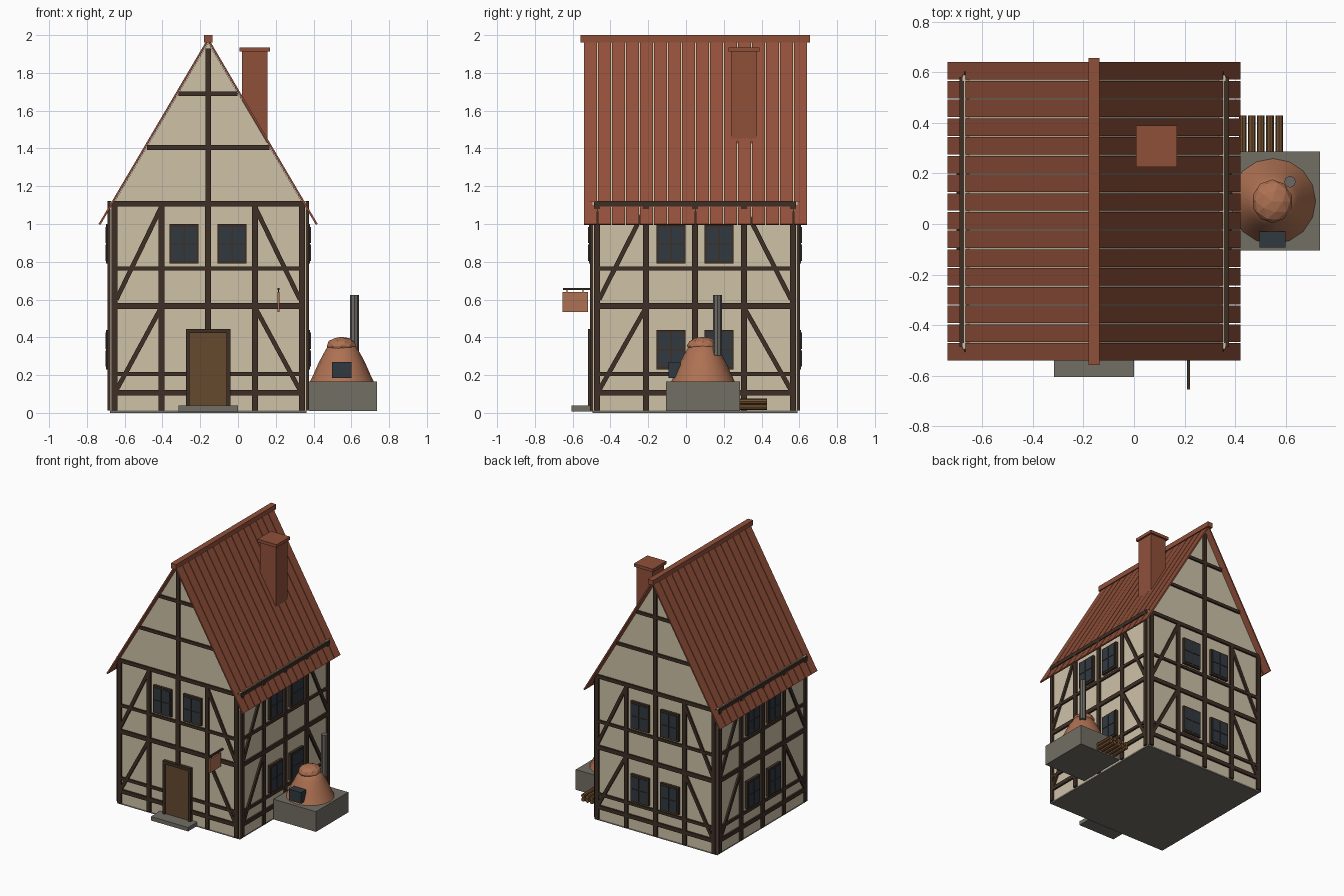
import bpy, bmesh, math
from mathutils import Matrix, Vector

if "Cube" in bpy.data.objects:
    bpy.data.objects.remove(bpy.data.objects["Cube"])


def material(name, rgb):
    m = bpy.data.materials.new(name)
    m.use_nodes = True
    m.diffuse_color = (*rgb, 1)
    m.node_tree.nodes["Principled BSDF"].inputs["Base Color"].default_value = (*rgb, 1)
    return m


PLASTER = material("cream plaster", (0.62, 0.54, 0.39))
TIMBER = material("dark timber", (0.047, 0.028, 0.018))
TILE = material("terracotta", (0.28, 0.08, 0.042))
GLASS = material("blue grey glass", (0.03, 0.041, 0.052))
DOOR = material("door brown", (0.13, 0.068, 0.028))
STONE = material("grey stone", (0.17, 0.158, 0.13))
CLAY = material("clay", (0.42, 0.165, 0.085))
METAL = material("grey metal", (0.15, 0.143, 0.13))
LOG = material("log brown", (0.17, 0.08, 0.03))

CX, CY = -0.158, 0.048          # centre of the house
HX, HY = 0.52, 0.542            # half sizes of the walls
WALL_TOP = 1.12
RIDGE, EAVE, SPAN = 1.985, 1.0, 0.58
SLOPE = (RIDGE - EAVE) / SPAN


def add_box(bm, lo, hi, matrix=Matrix()):
    lo, hi = Vector(lo), Vector(hi)
    size = Matrix.Diagonal((*(hi - lo), 1))
    bmesh.ops.create_cube(bm, size=1, matrix=matrix @ Matrix.Translation((lo + hi) / 2) @ size)


def add_prism(bm, profile, y0, y1):
    # Extrude an x-z outline along y
    face = bm.faces.new([bm.verts.new((x, y0, z)) for x, z in profile])
    ext = bmesh.ops.extrude_face_region(bm, geom=[face])
    verts = [v for v in ext["geom"] if isinstance(v, bmesh.types.BMVert)]
    bmesh.ops.translate(bm, vec=(0, y1 - y0, 0), verts=verts)


def finish(bm, name, mat):
    bmesh.ops.recalc_face_normals(bm, faces=bm.faces)
    mesh = bpy.data.meshes.new(name)
    bm.to_mesh(mesh)
    bm.free()
    mesh.materials.append(mat)
    ob = bpy.data.objects.new(name, mesh)
    bpy.context.collection.objects.link(ob)
    return ob


def box(name, mat, lo, hi):
    bm = bmesh.new()
    add_box(bm, lo, hi)
    return finish(bm, name, mat)


# House body and attic
box("foundation", STONE, (CX - HX, CY - HY, 0), (CX + HX, CY + HY, 0.012))
box("walls", PLASTER, (CX - HX, CY - HY, 0.012), (CX + HX, CY + HY, WALL_TOP))
bm = bmesh.new()
apex, foot = RIDGE - 0.025, 1.1
half = (apex - foot) / SLOPE
add_prism(bm, [(CX - half, foot), (CX + half, foot), (CX, apex)], CY - HY, CY + HY)
finish(bm, "gable", PLASTER)

# Timber frame and windows, one wall at a time
OUT = 0.013


def diagonal(bm, matrix, a, b, width):
    d = Vector((b[0] - a[0], 0, b[1] - a[1]))
    turn = Matrix.Rotation(-math.atan2(d.z, d.x), 4, "Y")
    m = matrix @ Matrix.Translation((a[0], 0, a[1])) @ turn
    add_box(bm, (0, -OUT, -width / 2), (d.length, 0.005, width / 2), m)


def build_wall(side, angle, half_w, dist, gable, lower_windows):
    m = Matrix.Translation((CX, CY, 0)) @ Matrix.Rotation(angle, 4, "Z") @ Matrix.Translation((0, -dist, 0))
    bm = bmesh.new()
    edge = half_w - 0.024
    step = edge / 2
    for i in range(-2, 3):
        u = i * step
        add_box(bm, (u - 0.016, -OUT, 0.012), (u + 0.016, 0.005, WALL_TOP), m)
    for z, h in ((0.107, 0.03), (0.206, 0.022), (0.565, 0.032), (0.764, 0.022), (1.107, 0.028)):
        add_box(bm, (-edge, -OUT, z - h / 2), (edge, 0.005, z + h / 2), m)
    for s in (-1, 1):
        for z0, z1 in ((0.12, 0.55), (0.6, 1.08)):
            diagonal(bm, m, (s * (edge - 0.01), z0), (s * (step + 0.005), z1), 0.024)
    if gable:
        add_box(bm, (-0.015, -OUT, WALL_TOP), (0.015, 0.005, 1.93), m)
        for z in (1.405, 1.69):
            w = (RIDGE - 0.03 - z) / SLOPE
            add_box(bm, (-w, -OUT, z - 0.012), (w, 0.005, z + 0.012), m)
    finish(bm, side + "_timbers", TIMBER)

    frames, panes = bmesh.new(), bmesh.new()
    for z in [0.895] + ([0.335] if lower_windows else []):
        for u in (-0.127, 0.127):
            add_box(frames, (u - 0.077, -0.02, z - 0.104), (u + 0.077, 0, z + 0.104), m)
            for i in (-1, 1):
                for j in (-1, 1):
                    pu, pz = u + i * 0.035, z + j * 0.047
                    add_box(panes, (pu - 0.031, -0.024, pz - 0.043), (pu + 0.031, -0.018, pz + 0.043), m)
    finish(frames, side + "_window_frames", TIMBER)
    finish(panes, side + "_window_panes", GLASS)


build_wall("front", 0, HX, HY, True, False)
build_wall("right", math.pi / 2, HY, HX, False, True)
build_wall("back", math.pi, HX, HY, True, True)
build_wall("left", -math.pi / 2, HY, HX, False, True)

# Door and step
front = CY - HY
box("door", DOOR, (CX - 0.1, front - 0.018, 0.04), (CX + 0.1, front, 0.425))
bm = bmesh.new()
for s in (-1, 1):
    x = CX + s * 0.108
    add_box(bm, (x - 0.01, front - 0.026, 0.03), (x + 0.01, front, 0.445))
add_box(bm, (CX - 0.118, front - 0.026, 0.422), (CX + 0.118, front, 0.445))
finish(bm, "door_frame", TIMBER)
box("door_step", STONE, (CX - 0.158, -0.605, 0.008), (CX + 0.158, front, 0.038))

# Roof planks, with narrow gaps between them
ROOF_Y0, ROOF_Y1, PLANKS = -0.543, 0.643, 16
pitch = (ROOF_Y1 - ROOF_Y0) / PLANKS
for side, s in (("left", 1), ("right", -1)):
    bm = bmesh.new()
    for i in range(PLANKS):
        y = ROOF_Y0 + i * pitch
        outline = [(CX, RIDGE), (CX + s * SPAN, EAVE), (CX + s * (SPAN - 0.01), EAVE - 0.004), (CX, RIDGE - 0.021)]
        add_prism(bm, outline, y + 0.0025, y + pitch - 0.0025)
    finish(bm, side + "_roof_planks", TILE)
box("ridge_beam", TILE, (CX - 0.022, -0.558, 1.962), (CX + 0.022, 0.657, 2.0))

# Chimney
box("chimney", TILE, (0.022, 0.238, 1.4), (0.156, 0.376, 1.915))
box("chimney_cap", TILE, (0.008, 0.226, 1.912), (0.17, 0.39, 1.935))

# Outdoor oven: base, lathed dome, knob, hatch and flue
OX, OY = 0.55, 0.09
box("oven_base", STONE, (0.375, -0.105, 0.01), (0.735, 0.287, 0.165))
bm = bmesh.new()
profile = [(0.17, 0.163), (0.152, 0.2), (0.128, 0.255), (0.1, 0.31), (0.07, 0.36), (0, 0.38)]
verts = [bm.verts.new((r, 0, z)) for r, z in profile]
edges = [bm.edges.new(pair) for pair in zip(verts, verts[1:])]
bmesh.ops.spin(bm, geom=verts + edges, cent=(0, 0, 0), axis=(0, 0, 1), angle=2 * math.pi, steps=16)
bmesh.ops.remove_doubles(bm, verts=bm.verts, dist=0.0005)
dome = finish(bm, "oven_dome", CLAY)
dome.location = (OX, OY, 0)
for p in dome.data.polygons:
    p.use_smooth = True
bm = bmesh.new()
squash = Matrix.Translation((OX - 0.003, OY, 0.355)) @ Matrix.Diagonal((0.08, 0.086, 0.048, 1))
bmesh.ops.create_icosphere(bm, subdivisions=2, radius=1, matrix=squash)
finish(bm, "oven_crown", CLAY)
box("oven_hatch", GLASS, (0.497, -0.093, 0.185), (0.6, -0.03, 0.27))


def add_rod(bm, centre, radius, length, axis, sides):
    turn = Matrix.Rotation(math.pi / 2, 4, "X") if axis == "Y" else Matrix()
    bmesh.ops.create_cone(bm, cap_ends=True, segments=sides, radius1=radius, radius2=radius,
                          depth=length, matrix=Matrix.Translation(centre) @ turn)


bm = bmesh.new()
add_rod(bm, (0.617, 0.167, 0.465), 0.023, 0.32, "Z", 8)
finish(bm, "oven_flue", METAL)

# Stacked firewood behind the oven
bm = bmesh.new()
for row, z in enumerate((0.031, 0.06)):
    for i in range(5):
        add_rod(bm, (0.43 + i * 0.036, 0.357, z), 0.015, 0.146, "Y", 8)
finish(bm, "firewood", LOG)

# Hanging sign
box("sign_bracket", TIMBER, (0.209, -0.65, 0.65), (0.221, front, 0.662))
box("sign_board", CLAY, (0.209, -0.655, 0.534), (0.221, -0.52, 0.64))
bm = bmesh.new()
for y in (-0.63, -0.545):
    add_box(bm, (0.213, y - 0.003, 0.635), (0.217, y + 0.003, 0.655))
finish(bm, "sign_hangers", TIMBER)
